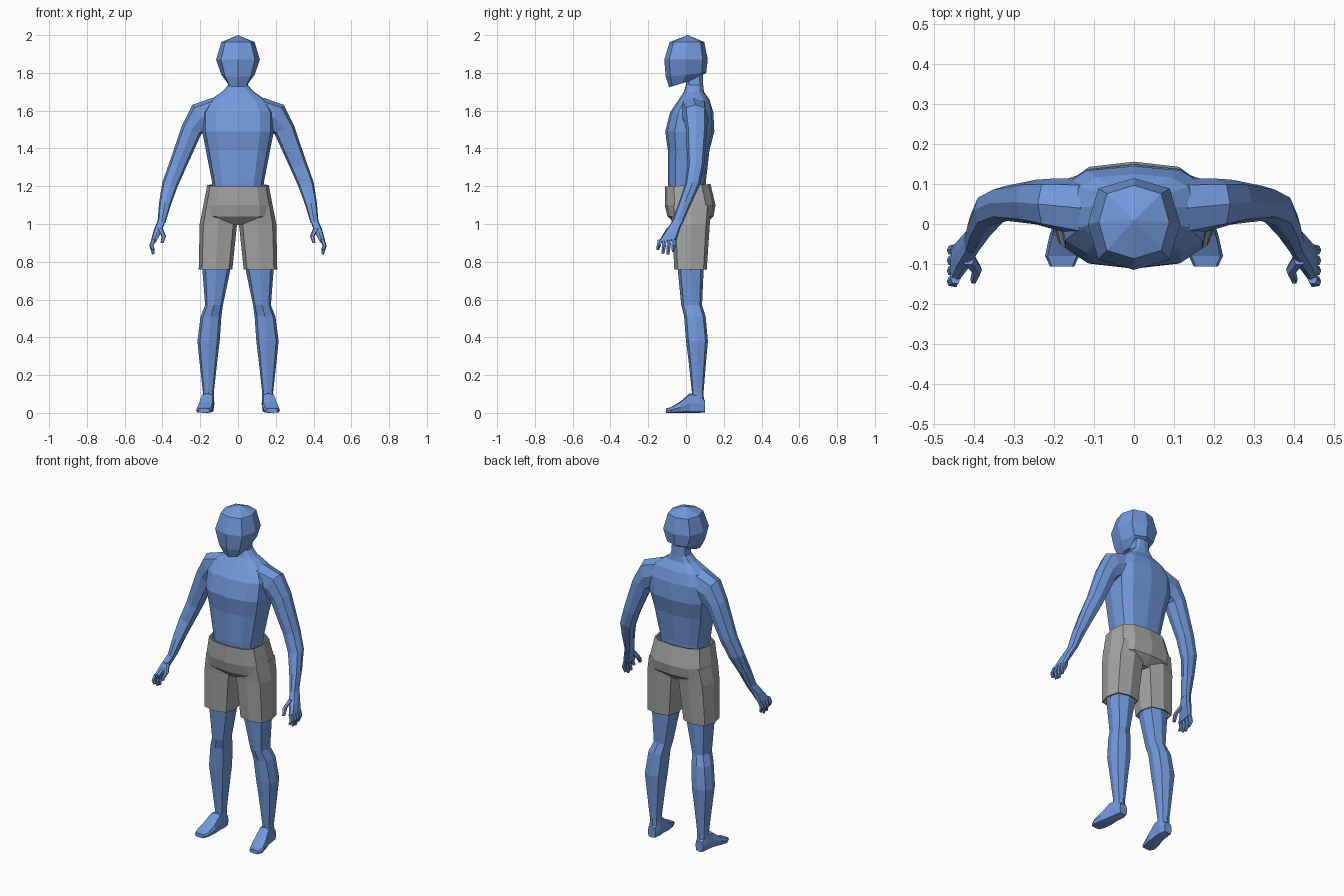
import bpy, bmesh, math
from mathutils import Vector, Euler


def material(name, rgb):
    m = bpy.data.materials.new(name)
    m.diffuse_color = (*rgb, 1)
    return m


BLUE = material("blue skin", (0.17, 0.32, 0.72))
GREY = material("grey cloth", (0.37, 0.37, 0.37))


def loft(name, rings, mat, sides=8, e=0.75, mirror=False, caps=(True, True)):
    """Skin rings of (x, y, z, radius_x, radius_y, tilt_x, tilt_y)."""
    bm = bmesh.new()
    loops = []
    for r in rings:
        x, y, z, rx, ry, tx, ty = tuple(r) + (0,) * (7 - len(r))
        rot = Euler((math.radians(tx), math.radians(ty), 0)).to_matrix()
        loop = []
        for i in range(sides):
            a = 2 * math.pi * i / sides
            c, s = math.cos(a), math.sin(a)
            p = Vector((rx * math.copysign(abs(c) ** e, c),
                        ry * math.copysign(abs(s) ** e, s), 0))
            loop.append(bm.verts.new(rot @ p + Vector((x, y, z))))
        loops.append(loop)
    for a, b in zip(loops, loops[1:]):
        for i in range(sides):
            j = (i + 1) % sides
            bm.faces.new((a[i], a[j], b[j], b[i]))
    for loop, wanted in ((loops[0], caps[0]), (loops[-1], caps[1])):
        if wanted:
            bm.faces.new(loop)
    bmesh.ops.remove_doubles(bm, verts=bm.verts, dist=0.0005)
    bmesh.ops.recalc_face_normals(bm, faces=bm.faces)
    me = bpy.data.meshes.new(name)
    bm.to_mesh(me)
    bm.free()
    me.materials.append(mat)
    ob = bpy.data.objects.new(name, me)
    bpy.context.collection.objects.link(ob)
    if mirror:
        ob.modifiers.new("Mirror", "MIRROR").use_mirror_merge = False
    return ob


# head: faceted ball with a sloping jaw
loft("head", [
    (0, .01, 2.0, .0001, .0001),
    (0, .005, 1.963, .088, .092),
    (0, 0, 1.87, .116, .115),
    (0, 0, 1.79, .088, .108, 6),
    (0, -.02, 1.745, .055, .072, 17)], BLUE)

# torso and neck
loft("torso", [
    (0, .005, 1.14, .13, .095),
    (0, .005, 1.22, .137, .1),
    (0, .014, 1.39, .17, .11),
    (0, .02, 1.49, .19, .13),
    (0, .03, 1.59, .19, .115),
    (0, .042, 1.655, .15, .083),
    (0, .042, 1.70, .085, .053),
    (0, .045, 1.735, .052, .046),
    (0, .045, 1.83, .045, .042)], BLUE, sides=12, e=0.7)

# arm from shoulder to wrist
loft("arm", [
    (.12, .04, 1.585, .085, .075, 0, -80),
    (.20, .05, 1.56, .082, .064, 0, -60),
    (.245, .055, 1.50, .056, .056, 0, -25),
    (.32, .052, 1.31, .046, .044, 0, -20),
    (.36, .035, 1.21, .042, .04, 0, -15),
    (.386, -.005, 1.11, .032, .034, 0, -12),
    (.405, -.045, 1.01, .021, .03, 0, -10)], BLUE, mirror=True)

# palm, fingers and thumb
loft("palm", [
    (.405, -.043, 1.015, .02, .03, 0, -10),
    (.425, -.072, .965, .021, .042, 15, -15),
    (.447, -.1, .91, .014, .052, 10, -15)], BLUE, e=0.6, mirror=True)
for i, (y, tip_y, tip_z) in enumerate([(-.138, -.15, .865), (-.112, -.122, .845),
                                       (-.087, -.096, .84), (-.063, -.068, .855)]):
    loft(f"finger_{i + 1}", [
        (.447, y, .918, .012, .0125),
        (.458, (y + tip_y) / 2, .885, .011, .012),
        (.448, tip_y, tip_z, .007, .008, 0, 25)], BLUE, sides=6, mirror=True)
loft("thumb", [
    (.415, -.085, .98, .016, .018),
    (.393, -.115, .935, .012, .014),
    (.402, -.14, .9, .008, .01)], BLUE, sides=6, mirror=True)

# leg
loft("leg", [
    (.105, .03, .95, .08, .075),
    (.115, .025, .75, .073, .068),
    (.127, .03, .57, .047, .055),
    (.143, .047, .51, .055, .057),
    (.156, .058, .38, .059, .058),
    (.157, .06, .28, .048, .047),
    (.157, .062, .11, .029, .031),
    (.158, .06, .03, .03, .036)], BLUE, mirror=True)

# foot, lofted from heel to toe
loft("foot", [
    (.158, .1, .035, .025, .033, 90),
    (.158, .065, .05, .033, .05, 90),
    (.162, .02, .052, .034, .052, 90),
    (.170, -.03, .03, .042, .03, 90),
    (.180, -.08, .015, .043, .015, 90),
    (.180, -.107, .012, .03, .012, 90)], BLUE, e=0.5, mirror=True)

# shorts: open waist, hips and two open legs
shorts_top = loft("shorts_hips", [
    (0, .01, 1.205, .163, .12, 3),
    (0, .022, 1.10, .183, .134),
    (0, .024, 1.04, .185, .122),
    (0, .022, .995, .09, .075)], GREY, sides=12, e=0.7, caps=(False, True))
shorts_leg = loft("shorts_leg", [
    (.095, .025, 1.10, .088, .112),
    (.104, .026, 1.0, .099, .1),
    (.119, .024, .76, .089, .086)], GREY, e=0.65, mirror=True, caps=(True, False))
for ob in (shorts_top, shorts_leg):
    solid = ob.modifiers.new("Cloth thickness", "SOLIDIFY")
    solid.thickness = 0.008
